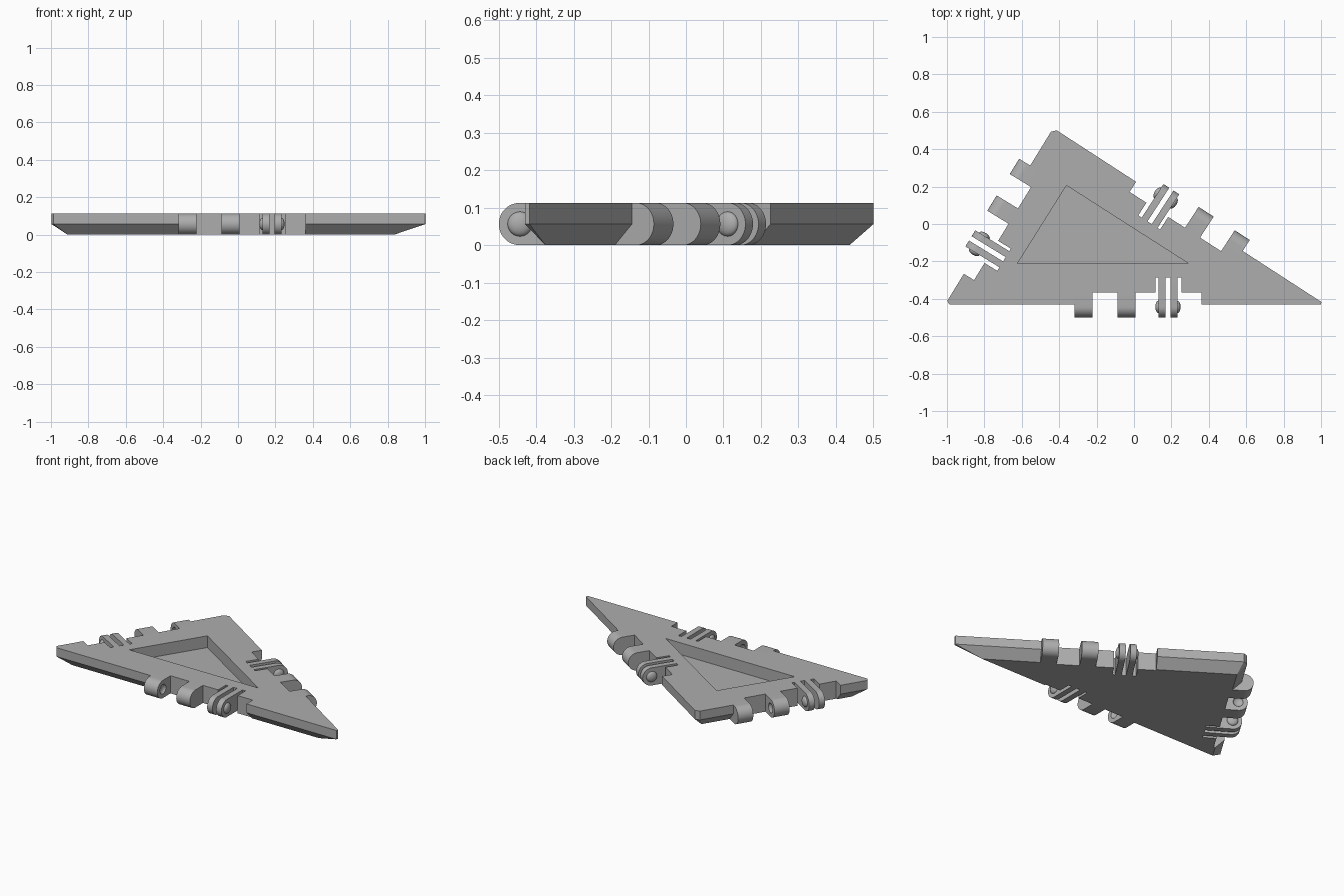
import bpy, bmesh, math
from mathutils import Vector

if "Cube" in bpy.data.objects:
    bpy.data.objects.remove(bpy.data.objects["Cube"])

H = 0.113                     # plate thickness
R = H / 2                     # hinge knuckle radius
AXIS = 0.013                  # hinge axis distance outside the plate edge
CORNERS = [Vector((-1.01, -0.43)), Vector((1.022, -0.43)), Vector((-0.432, 0.513))]
SHIFT = [0.007, -0.01, 0.013]  # hinge centre relative to each edge middle
NAMES = ["front", "right", "left"]

grey = bpy.data.materials.new("plain grey")
grey.diffuse_color = (0.42, 0.42, 0.42, 1)
grey.use_nodes = True
grey.node_tree.nodes["Principled BSDF"].inputs["Base Color"].default_value = grey.diffuse_color


def finish(name, bm):
    bmesh.ops.recalc_face_normals(bm, faces=bm.faces[:])
    me = bpy.data.meshes.new(name)
    bm.to_mesh(me)
    bm.free()
    me.materials.append(grey)
    ob = bpy.data.objects.new(name, me)
    bpy.context.collection.objects.link(ob)
    return ob


def prism(name, ring, offset):
    """Extrude a ring of 3D points along an offset vector."""
    bm = bmesh.new()
    a = [bm.verts.new(p) for p in ring]
    b = [bm.verts.new(Vector(p) + Vector(offset)) for p in ring]
    n = len(a)
    bm.faces.new(a)
    bm.faces.new(b)
    for i in range(n):
        bm.faces.new((a[i], a[(i + 1) % n], b[(i + 1) % n], b[i]))
    return finish(name, bm)


def cut(ob, cutter):
    m = ob.modifiers.new("cut", 'BOOLEAN')
    m.operation = 'DIFFERENCE'
    m.solver = 'EXACT'
    m.object = cutter
    bpy.context.view_layer.objects.active = ob
    bpy.ops.object.modifier_apply(modifier=m.name)
    bpy.data.objects.remove(cutter)


def smooth(ob):
    for p in ob.data.polygons:
        p.use_smooth = True
    ob.data.set_sharp_from_angle(angle=math.radians(30))


def edge_frame(i):
    """Return a function mapping (along, outward, z) of edge i to world."""
    a, b = CORNERS[i], CORNERS[(i + 1) % 3]
    d = (b - a).normalized()
    n = Vector((d.y, -d.x))
    q = (a + b) / 2 + d * SHIFT[i]
    return lambda t, o, z: Vector((*(q + d * t + n * o), z))


def box(name, f, t0, t1, o0, o1, z0, z1):
    ring = [f(t0, o0, z0), f(t0, o1, z0), f(t0, o1, z1), f(t0, o0, z1)]
    return prism(name, ring, f(t1, 0, 0) - f(t0, 0, 0))


def lug(name, f, t0, t1, inner):
    """Block with a half-round outer end."""
    pts = [(inner, 0)]
    for k in range(25):
        a = -math.pi / 2 + math.pi * k / 24
        pts.append((AXIS + R * math.cos(a), R + R * math.sin(a)))
    pts.append((inner, H))
    return prism(name, [f(t0, o, z) for o, z in pts], f(t1, 0, 0) - f(t0, 0, 0))


def button(name, f, t, radius, height):
    """Flattened ball centred on the hinge axis."""
    bm = bmesh.new()
    bmesh.ops.create_uvsphere(bm, u_segments=24, v_segments=16, radius=1)
    for v in bm.verts:
        x, y, z = v.co
        v.co = f(t + z * height, AXIS + x * radius, R + y * radius)
    return finish(name, bm)


# triangular plate with clipped corners and chamfered underside
bm = bmesh.new()
for i in range(3):
    p = CORNERS[i]
    to_next = (CORNERS[(i + 1) % 3] - p).normalized()
    to_prev = (CORNERS[(i + 2) % 3] - p).normalized()
    for d in (to_next, to_prev):
        c = p + d * 0.023
        for z in (R, H):
            bm.verts.new((c.x, c.y, z))
    half = to_next.angle(to_prev) / 2
    c = p + (to_next + to_prev).normalized() * 0.055 / math.sin(half)
    bm.verts.new((c.x, c.y, 0))
bmesh.ops.convex_hull(bm, input=bm.verts[:])
bmesh.ops.dissolve_limit(bm, angle_limit=0.01, verts=bm.verts[:], edges=bm.edges[:])
plate = finish("triangle_plate", bm)

# triangular recess in the top
cut(plate, prism("recess_cutter",
                 [(-0.623, -0.211, 0.038), (0.291, -0.211, 0.038), (-0.361, 0.206, 0.038)],
                 (0, 0, 0.2)))

# hinges on each edge
for i, side in enumerate(NAMES):
    f = edge_frame(i)
    cut(plate, box("notch_cutter", f, -0.331, 0.348, -0.064, 0.2, -0.1, 0.3))
    cut(plate, box("slit_cutter", f, 0.102, 0.241, -0.144, 0.2, -0.1, 0.3))

    # two knuckles with dimples facing each other
    for k, (t0, t1, face) in enumerate([(-0.331, -0.235, -0.235), (-0.101, -0.005, -0.101)]):
        ob = lug(f"{side}_knuckle_{k + 1}", f, t0, t1, -0.064)
        cut(ob, button("dimple_cutter", f, face, 0.03, 0.016))
        smooth(ob)

    # two thin spring tabs with buttons on their outer faces
    for k, (t0, t1, face) in enumerate([(0.118, 0.155, 0.118), (0.182, 0.219, 0.219)]):
        smooth(lug(f"{side}_tab_{k + 1}", f, t0, t1, -0.144))
        smooth(button(f"{side}_button_{k + 1}", f, face, 0.033, 0.017))
